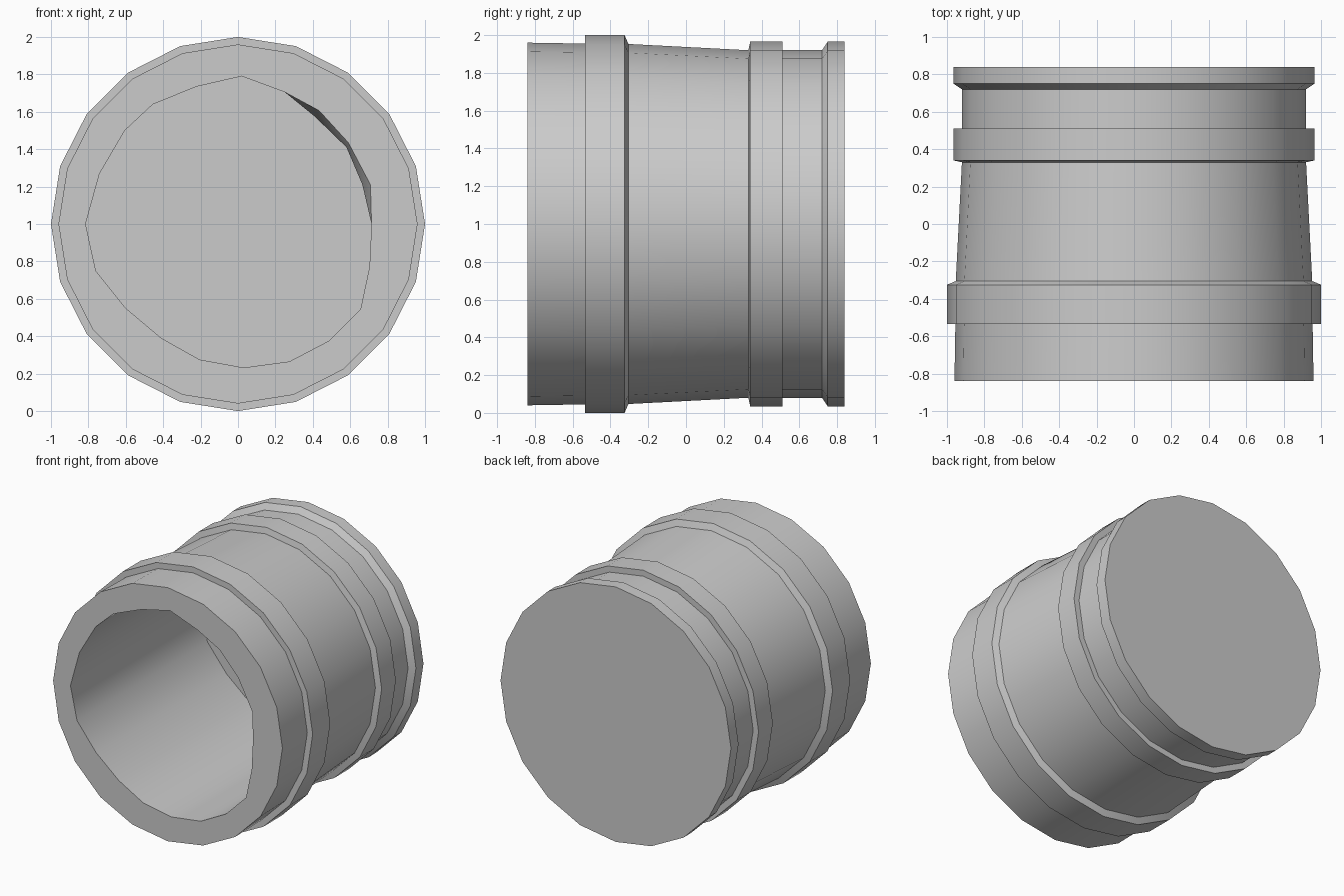
import bpy, bmesh, math

if "Cube" in bpy.data.objects:
    bpy.data.objects.remove(bpy.data.objects["Cube"])

SIDES = 20

# Outer profile (y, radius), open front to closed back, with two raised bands and a back lip
profile = [(-0.84, 0.96), (-0.535, 0.955), (-0.535, 1.0), (-0.325, 1.0), (-0.305, 0.953),
           (0.33, 0.92), (0.34, 0.965), (0.51, 0.965), (0.51, 0.92),
           (0.72, 0.92), (0.75, 0.965), (0.84, 0.965)]

# Uneven, hand-carved opening (x, z), clockwise from the top
opening = [(0.02, 1.79), (0.25, 1.705), (0.435, 1.605), (0.59, 1.435), (0.708, 1.21),
           (0.714, 1.0), (0.703, 0.77), (0.655, 0.545), (0.485, 0.375), (0.275, 0.265),
           (0.03, 0.232), (-0.205, 0.275), (-0.41, 0.39), (-0.60, 0.55), (-0.76, 0.75),
           (-0.815, 1.0), (-0.74, 1.27), (-0.605, 1.5), (-0.455, 1.64), (-0.22, 1.735)]
bulge = {2: (0.41, 1.575), 3: (0.58, 1.41), 4: (0.665, 1.21)}  # wall bulging in behind the rim


def circle(y, r):
    return [(r * math.sin(2 * math.pi * i / SIDES), y,
             1 + r * math.cos(2 * math.pi * i / SIDES)) for i in range(SIDES)]


def bridge(bm, a, b):
    for i in range(SIDES):
        j = (i + 1) % SIDES
        bm.faces.new((a[i], a[j], b[j], b[i]))


bm = bmesh.new()
rim = [(x, -0.84, z) for x, z in opening]
throat = [(*bulge.get(i, p),) for i, p in enumerate(opening)]
throat = [(x, -0.76, z) for x, z in throat]
floor = [(x, 0.72, z) for x, z in opening]

# Floor, bore, front rim, outside bands and back end as one continuous skin
loops = [floor, throat, rim] + [circle(y, r) for y, r in profile]
rings = [[bm.verts.new(p) for p in loop] for loop in loops]
for a, b in zip(rings, rings[1:]):
    bridge(bm, a, b)
bm.faces.new(rings[0])
bm.faces.new(rings[-1])
bmesh.ops.recalc_face_normals(bm, faces=bm.faces)

mesh = bpy.data.meshes.new("hollow_barrel")
bm.to_mesh(mesh)
bm.free()
barrel = bpy.data.objects.new("hollow_barrel", mesh)
bpy.context.collection.objects.link(barrel)

# Smooth round sides, crisp band edges
bpy.context.view_layer.objects.active = barrel
barrel.select_set(True)
bpy.ops.object.shade_smooth_by_angle(angle=math.radians(30))
